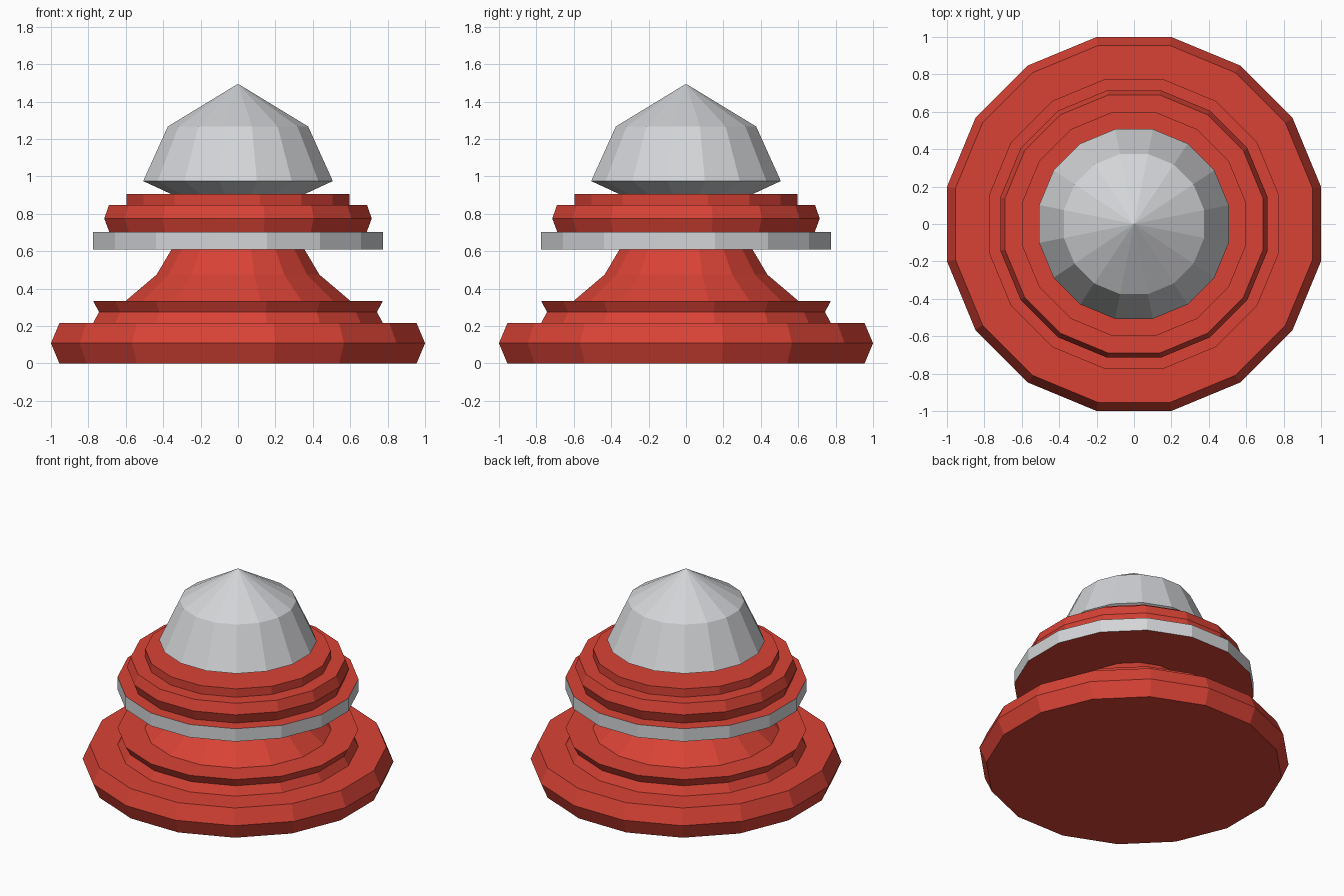
import bpy, bmesh
from math import pi, cos, sin

cube = bpy.data.objects.get("Cube")
if cube:
    bpy.data.objects.remove(cube)

SIDES = 16


def material(name, rgb):
    m = bpy.data.materials.new(name)
    m.use_nodes = True
    m.diffuse_color = (*rgb, 1)
    m.node_tree.nodes["Principled BSDF"].inputs["Base Color"].default_value = (*rgb, 1)
    return m


red = material("red", (0.69, 0.055, 0.036))
grey = material("light grey", (0.65, 0.66, 0.68))


def lathe(name, profile, mats, rule=None):
    """Turn a (flat-to-centre distance, height) profile into a faceted solid."""
    bm = bmesh.new()
    rings = []
    for dist, z in profile:
        r = dist / cos(pi / SIDES)
        count = SIDES if dist else 1
        rings.append([bm.verts.new((r * cos(a), r * sin(a), z))
                      for a in ((2 * i + 1) * pi / SIDES for i in range(count))])
    for low, high in zip(rings, rings[1:]):
        if len(low) == 1:
            bm.faces.new(high[::-1])
            continue
        for i in range(SIDES):
            j = (i + 1) % SIDES
            if len(high) == 1:
                bm.faces.new((low[i], low[j], high[0]))
            else:
                bm.faces.new((low[i], low[j], high[j], high[i]))
    # Remove the unused centre point of a flat bottom
    for v in [v for v in bm.verts if not v.link_faces]:
        bm.verts.remove(v)
    bm.normal_update()
    if rule:
        for f in bm.faces:
            f.material_index = rule(f)
    mesh = bpy.data.meshes.new(name)
    bm.to_mesh(mesh)
    bm.free()
    for m in mats:
        mesh.materials.append(m)
    obj = bpy.data.objects.new(name, mesh)
    bpy.context.collection.objects.link(obj)
    return obj


# Wide foot with a pinched step above it
lathe("base", [(0, 0), (0.955, 0), (1, 0.108), (0.955, 0.215), (0.775, 0.215),
               (0.743, 0.275), (0.775, 0.335), (0.6, 0.335)], [red])

# Flared stem
lathe("stem", [(0.6, 0.335), (0.435, 0.475), (0.355, 0.61)], [red])

# Disc: grey rim, red top and underside
lathe("collar_disc", [(0.355, 0.61), (0.775, 0.61), (0.775, 0.703), (0.688, 0.703)],
      [red, grey], lambda f: int(abs(f.normal.z) < 0.5))

# Stepped neck rings
lathe("neck_rings", [(0.688, 0.703), (0.715, 0.775), (0.69, 0.847), (0.597, 0.847),
                     (0.597, 0.907), (0.36, 0.907)], [red])

# Faceted pointed dome
lathe("dome", [(0.36, 0.907), (0.507, 0.975), (0.375, 1.267), (0, 1.495)], [grey])
